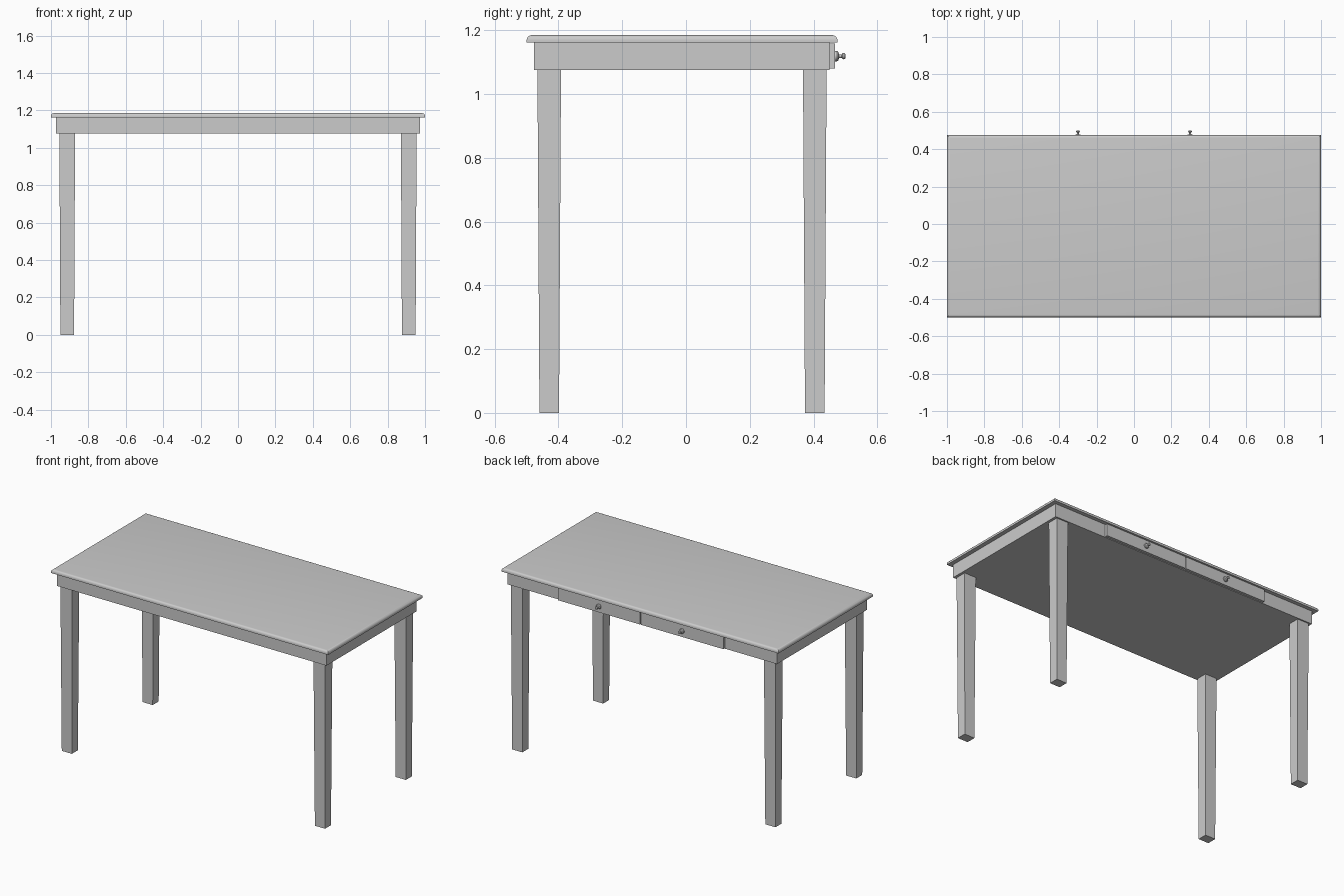
import bpy, bmesh, math

if "Cube" in bpy.data.objects:
    bpy.data.objects.remove(bpy.data.objects["Cube"])


def add_object(name, bm):
    bmesh.ops.recalc_face_normals(bm, faces=bm.faces)
    mesh = bpy.data.meshes.new(name)
    bm.to_mesh(mesh)
    bm.free()
    obj = bpy.data.objects.new(name, mesh)
    bpy.context.collection.objects.link(obj)
    return obj


def box_bmesh(lo, hi):
    bm = bmesh.new()
    bmesh.ops.create_cube(bm, size=1)
    for v in bm.verts:
        v.co = [(a + b) / 2 + c * (b - a) for a, b, c in zip(lo, hi, v.co)]
    return bm


def smooth(obj):
    bpy.ops.object.select_all(action='DESELECT')
    obj.select_set(True)
    bpy.context.view_layer.objects.active = obj
    bpy.ops.object.shade_smooth_by_angle(angle=math.radians(35))


# Table top with rounded upper rim
bm = box_bmesh((-1, -0.5, 1.162), (1, 0.475, 1.185))
rim = [e for e in bm.edges if all(v.co.z > 1.18 for v in e.verts)]
bmesh.ops.bevel(bm, geom=rim, offset=0.016, segments=5, profile=0.5, affect='EDGES')
smooth(add_object("table_top", bm))

# Closed apron box
add_object("apron", box_bmesh((-0.972, -0.477, 1.076), (0.972, 0.45, 1.162)))

# Tapered square legs
for side, x in (("left", -0.913), ("right", 0.913)):
    for end, y in (("front", -0.429), ("back", 0.404)):
        bm = box_bmesh((x - 0.042, y - 0.037, 0), (x + 0.042, y + 0.037, 1.078))
        for v in bm.verts:
            if v.co.z < 0.5:
                v.co.x = x + (v.co.x - x) * 0.87
                v.co.y = y + (v.co.y - y) * 0.83
        add_object(f"{end}_{side}_leg", bm)

# Drawer fronts and turned knobs on the back face
knob_profile = [(0, 0.466), (0.016, 0.466), (0.016, 0.474), (0.013, 0.478),
                (0.006, 0.480), (0.005, 0.488), (0.009, 0.491),
                (0.010, 0.496), (0.007, 0.5), (0, 0.5)]
for side, x in (("left", -0.3), ("right", 0.3)):
    add_object(f"{side}_drawer_front",
               box_bmesh((x - 0.297, 0.44, 1.08), (x + 0.297, 0.468, 1.158)))
    bm = bmesh.new()
    verts = [bm.verts.new((x + r, y, 1.119)) for r, y in knob_profile]
    edges = [bm.edges.new(pair) for pair in zip(verts, verts[1:])]
    bmesh.ops.spin(bm, geom=verts + edges, cent=(x, 0, 1.119), axis=(0, 1, 0),
                   angle=math.tau, steps=20, use_duplicate=False)
    bmesh.ops.remove_doubles(bm, verts=bm.verts, dist=0.0001)
    smooth(add_object(f"{side}_knob", bm))
